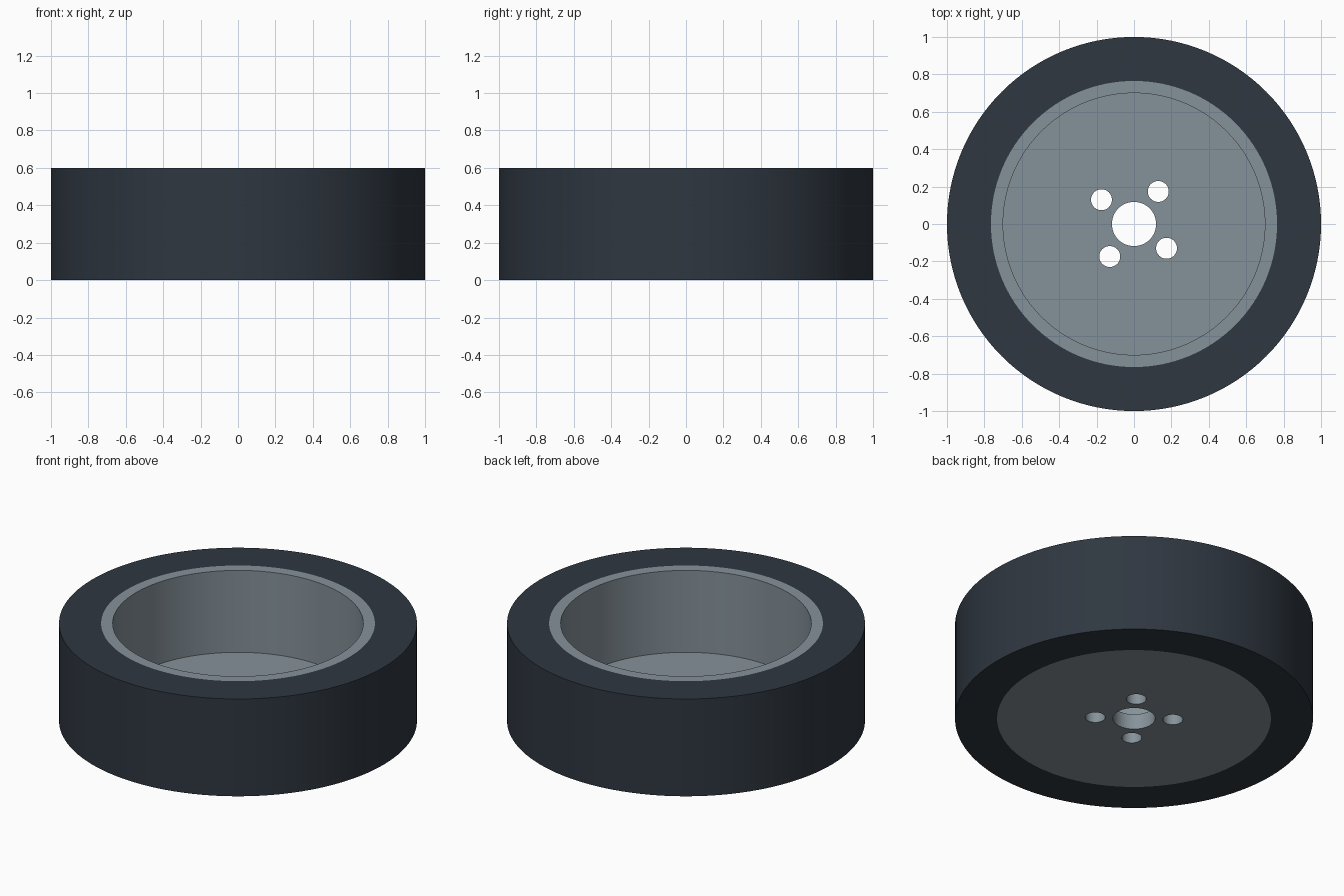
import bpy, bmesh, math

if "Cube" in bpy.data.objects:
    bpy.data.objects.remove(bpy.data.objects["Cube"])

SEG = 128


def material(name, rgb):
    m = bpy.data.materials.new(name)
    m.diffuse_color = (*rgb, 1)
    m.use_nodes = True
    m.node_tree.nodes["Principled BSDF"].inputs["Base Color"].default_value = m.diffuse_color
    return m


rubber = material("dark_rubber", (0.028, 0.038, 0.052))
metal = material("grey_metal", (0.235, 0.285, 0.32))


def add_object(name, bm, mat=None):
    bmesh.ops.recalc_face_normals(bm, faces=bm.faces)
    mesh = bpy.data.meshes.new(name)
    bm.to_mesh(mesh)
    bm.free()
    obj = bpy.data.objects.new(name, mesh)
    bpy.context.collection.objects.link(obj)
    if mat:
        mesh.materials.append(mat)
    return obj


def lathe(name, profile, mat):
    """Spin a closed (radius, z) profile about the z axis."""
    bm = bmesh.new()
    verts = [bm.verts.new((r, 0, z)) for r, z in profile]
    edges = [bm.edges.new((verts[i], verts[(i + 1) % len(verts)]))
             for i in range(len(verts))]
    bmesh.ops.spin(bm, geom=verts + edges, cent=(0, 0, 0), axis=(0, 0, 1),
                   angle=math.tau, steps=SEG, use_merge=True)
    bmesh.ops.remove_doubles(bm, verts=bm.verts, dist=1e-5)
    return add_object(name, bm, mat)


def smooth(obj):
    bpy.ops.object.select_all(action='DESELECT')
    obj.select_set(True)
    bpy.context.view_layer.objects.active = obj
    bpy.ops.object.shade_smooth_by_angle(angle=math.radians(30))


# Tyre: plain square-edged ring
tyre = lathe("tyre", [(0.765, 0), (1, 0), (1, 0.6), (0.765, 0.6)], rubber)

# Rim: cup with a flat base and a central hub hole
rim = lathe("wheel_rim", [(0.118, 0), (0.765, 0), (0.765, 0.6),
                          (0.70, 0.6), (0.70, 0.095), (0.118, 0.095)], metal)

# Four bolt holes cut through the base
bm = bmesh.new()
for i in range(4):
    a = math.radians(53.3 + 90 * i)
    made = bmesh.ops.create_cone(bm, cap_ends=True, segments=48,
                                 radius1=0.056, radius2=0.056, depth=0.4)
    bmesh.ops.translate(bm, verts=made["verts"],
                        vec=(0.217 * math.cos(a), 0.217 * math.sin(a), 0.05))
cutter = add_object("bolt_hole_cutter", bm, metal)
cutter.hide_render = True

mod = rim.modifiers.new("bolt_holes", 'BOOLEAN')
mod.operation = 'DIFFERENCE'
mod.solver = 'EXACT'
mod.object = cutter
bpy.context.view_layer.objects.active = rim
bpy.ops.object.modifier_apply(modifier=mod.name)
bpy.data.objects.remove(cutter)

for part in (tyre, rim):
    smooth(part)
